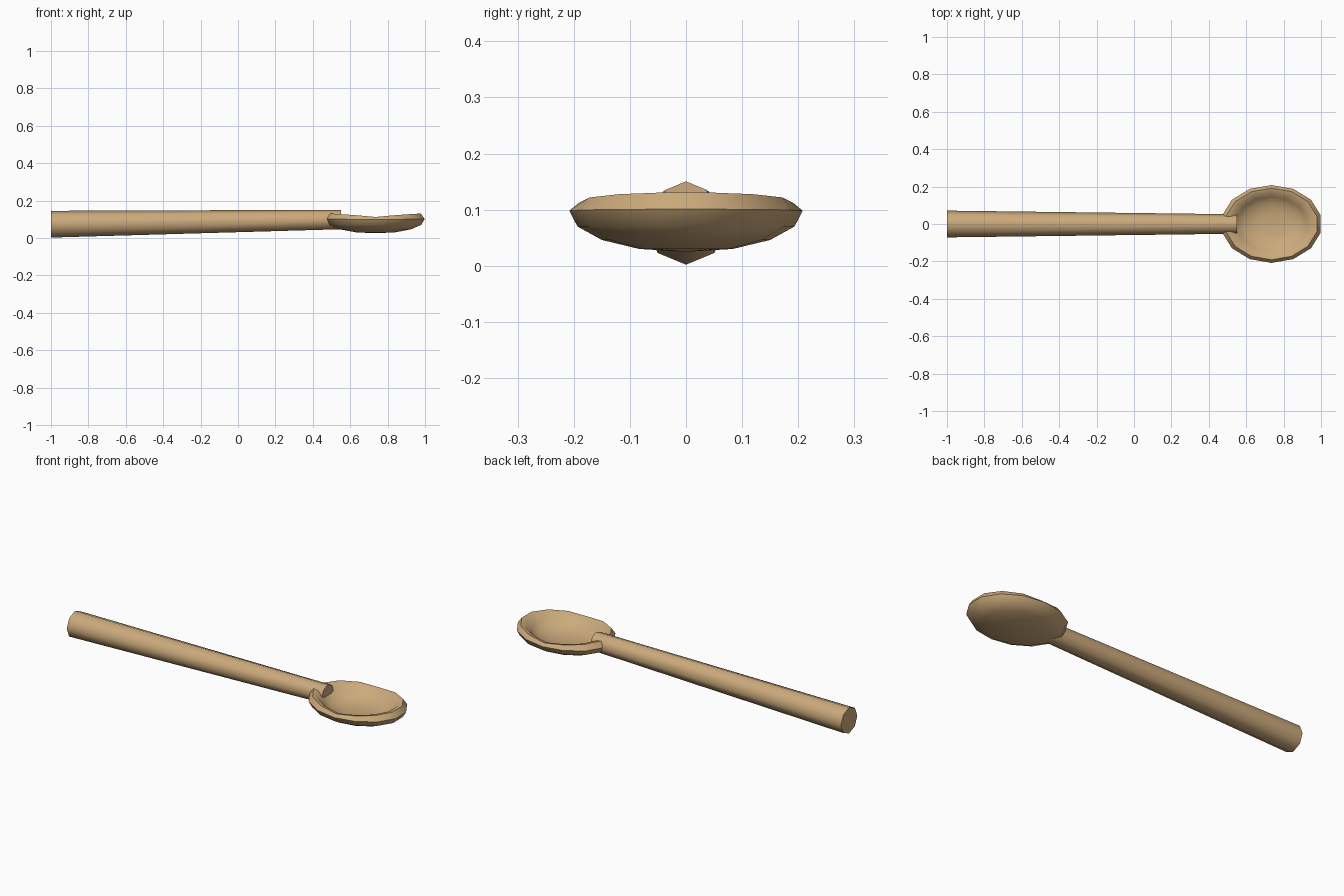
import bpy, bmesh, math

if "Cube" in bpy.data.objects:
    bpy.data.objects.remove(bpy.data.objects["Cube"])

wood = bpy.data.materials.new("wood")
wood.diffuse_color = (0.6, 0.4, 0.2, 1)
wood.use_nodes = True
wood.node_tree.nodes["Principled BSDF"].inputs["Base Color"].default_value = wood.diffuse_color


def finish(name, bm):
    bmesh.ops.recalc_face_normals(bm, faces=bm.faces[:])
    mesh = bpy.data.meshes.new(name)
    bm.to_mesh(mesh)
    bm.free()
    mesh.materials.append(wood)
    ob = bpy.data.objects.new(name, mesh)
    bpy.context.collection.objects.link(ob)
    bpy.ops.object.select_all(action='DESELECT')
    ob.select_set(True)
    bpy.context.view_layer.objects.active = ob
    bpy.ops.object.shade_smooth_by_angle(angle=math.radians(60))
    return ob


def bridge(bm, a, b):
    n = len(a)
    for i in range(n):
        j = (i + 1) % n
        bm.faces.new((a[i], a[j], b[j], b[i]))


# handle: tapered octagonal rod with a corner edge along top and bottom
bm = bmesh.new()
ends = []
for x, z, r in ((-1.0, 0.0735, 0.0715), (0.55, 0.0985, 0.052)):
    ends.append([bm.verts.new((x, r * math.sin(i * math.pi / 4),
                               z + r * math.cos(i * math.pi / 4))) for i in range(8)])
bridge(bm, *ends)
bm.faces.new(ends[0])
bm.faces.new(ends[1])
finish("handle", bm)

# bowl: 14-sided oval dish; (radius, height, rim lift towards tip and neck)
SIDES, CX, RX, RY = 14, 0.735, 0.27, 0.208
profile = [(0.40, 0.030, 0), (0.72, 0.046, 0), (0.93, 0.070, 0), (1.0, 0.098, 0.003),
           (0.92, 0.112, 0.019), (0.82, 0.107, 0.018), (0.70, 0.083, 0.008),
           (0.55, 0.064, 0), (0.30, 0.053, 0)]
bm = bmesh.new()
rings = []
for r, z, lift in profile:
    ring = []
    for i in range(SIDES):
        a = math.pi / 2 + i * math.tau / SIDES
        ring.append(bm.verts.new((CX + RX * r * math.cos(a), RY * r * math.sin(a),
                                  z + lift * abs(math.cos(a)) ** 0.8)))
    rings.append(ring)
for a, b in zip(rings, rings[1:]):
    bridge(bm, a, b)
for ring, z in ((rings[0], 0.025), (rings[-1], 0.050)):
    c = bm.verts.new((CX, 0, z))
    for i in range(SIDES):
        bm.faces.new((ring[i], ring[(i + 1) % SIDES], c))
finish("bowl", bm)
